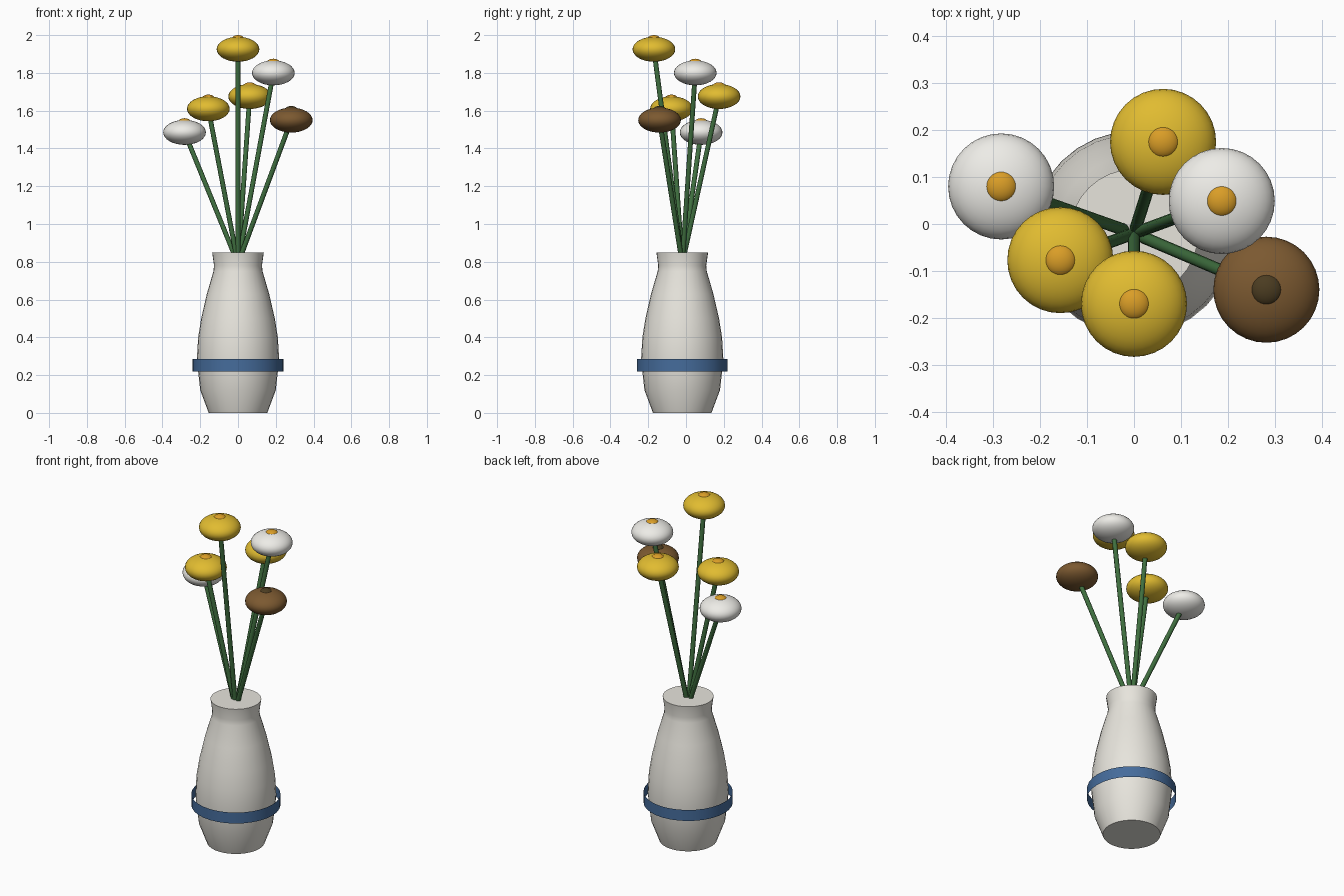
import bpy, bmesh, math
from mathutils import Vector

if "Cube" in bpy.data.objects:
    bpy.data.objects.remove(bpy.data.objects["Cube"])

CY = -0.02  # vase axis in y


def material(name, rgb):
    m = bpy.data.materials.new(name)
    m.diffuse_color = (*rgb, 1)
    m.use_nodes = True
    m.node_tree.nodes["Principled BSDF"].inputs["Base Color"].default_value = m.diffuse_color
    return m


CREAM = material("cream", (0.80, 0.78, 0.72))
BLUE = material("blue", (0.06, 0.15, 0.33))
GREEN = material("green", (0.05, 0.16, 0.05))
YELLOW = material("yellow", (0.75, 0.50, 0.03))
WHITE = material("white", (0.85, 0.84, 0.80))
BROWN = material("brown", (0.20, 0.10, 0.03))
ORANGE = material("orange", (0.70, 0.34, 0.02))
DARK = material("dark_brown", (0.07, 0.045, 0.015))


def finish(obj, name, mat, angle=40):
    obj.name = name
    obj.data.materials.append(mat)
    bpy.ops.object.select_all(action='DESELECT')
    obj.select_set(True)
    bpy.context.view_layer.objects.active = obj
    bpy.ops.object.shade_smooth_by_angle(angle=math.radians(angle))


def lathe(name, profile, mat, capped, n=32):
    bm = bmesh.new()
    rings = [[bm.verts.new((r * math.cos(2 * math.pi * i / n),
                            CY + r * math.sin(2 * math.pi * i / n), z))
              for i in range(n)] for r, z in profile]
    for a, b in zip(rings, rings[1:]):
        for i in range(n):
            j = (i + 1) % n
            bm.faces.new((a[i], a[j], b[j], b[i]))
    if capped:
        bm.faces.new(rings[0][::-1])
        bm.faces.new(rings[-1])
    mesh = bpy.data.meshes.new(name)
    bm.to_mesh(mesh)
    bm.free()
    obj = bpy.data.objects.new(name, mesh)
    bpy.context.collection.objects.link(obj)
    finish(obj, name, mat)


def ellipsoid(name, loc, r, h, mat):
    bpy.ops.mesh.primitive_uv_sphere_add(segments=32, ring_count=16, radius=1, location=loc)
    obj = bpy.context.object
    obj.scale = (r, r, h)
    finish(obj, name, mat)


def stem(name, a, b, r):
    a, b = Vector(a), Vector(b)
    d = b - a
    bpy.ops.mesh.primitive_cylinder_add(vertices=12, radius=r, depth=d.length, location=(a + b) / 2)
    obj = bpy.context.object
    obj.rotation_euler = d.to_track_quat('Z', 'Y').to_euler()
    finish(obj, name, GREEN)


# Vase body and the loose band around it
lathe("vase", [(0.155, 0), (0.20, 0.12), (0.218, 0.28), (0.211, 0.40), (0.195, 0.50),
               (0.165, 0.63), (0.13, 0.75), (0.127, 0.78), (0.137, 0.85)], CREAM, True)
lathe("vase_band", [(0.24, 0.22), (0.24, 0.285)], BLUE, False)

# Flowers: head centre, petal colour, eye colour
flowers = [
    ((0.0, -0.17, 1.925), YELLOW, ORANGE),
    ((0.062, 0.175, 1.675), YELLOW, ORANGE),
    ((-0.157, -0.077, 1.61), YELLOW, ORANGE),
    ((-0.283, 0.08, 1.485), WHITE, ORANGE),
    ((0.187, 0.049, 1.80), WHITE, ORANGE),
    ((0.282, -0.14, 1.55), BROWN, DARK),
]
for i, (p, petal, eye) in enumerate(flowers, 1):
    stem(f"stem_{i}", (0, CY, 0.79), p, 0.013)
    ellipsoid(f"flower_head_{i}", p, 0.113, 0.066, petal)
    ellipsoid(f"flower_eye_{i}", (p[0], p[1], p[2] + 0.053), 0.035, 0.022, eye)
